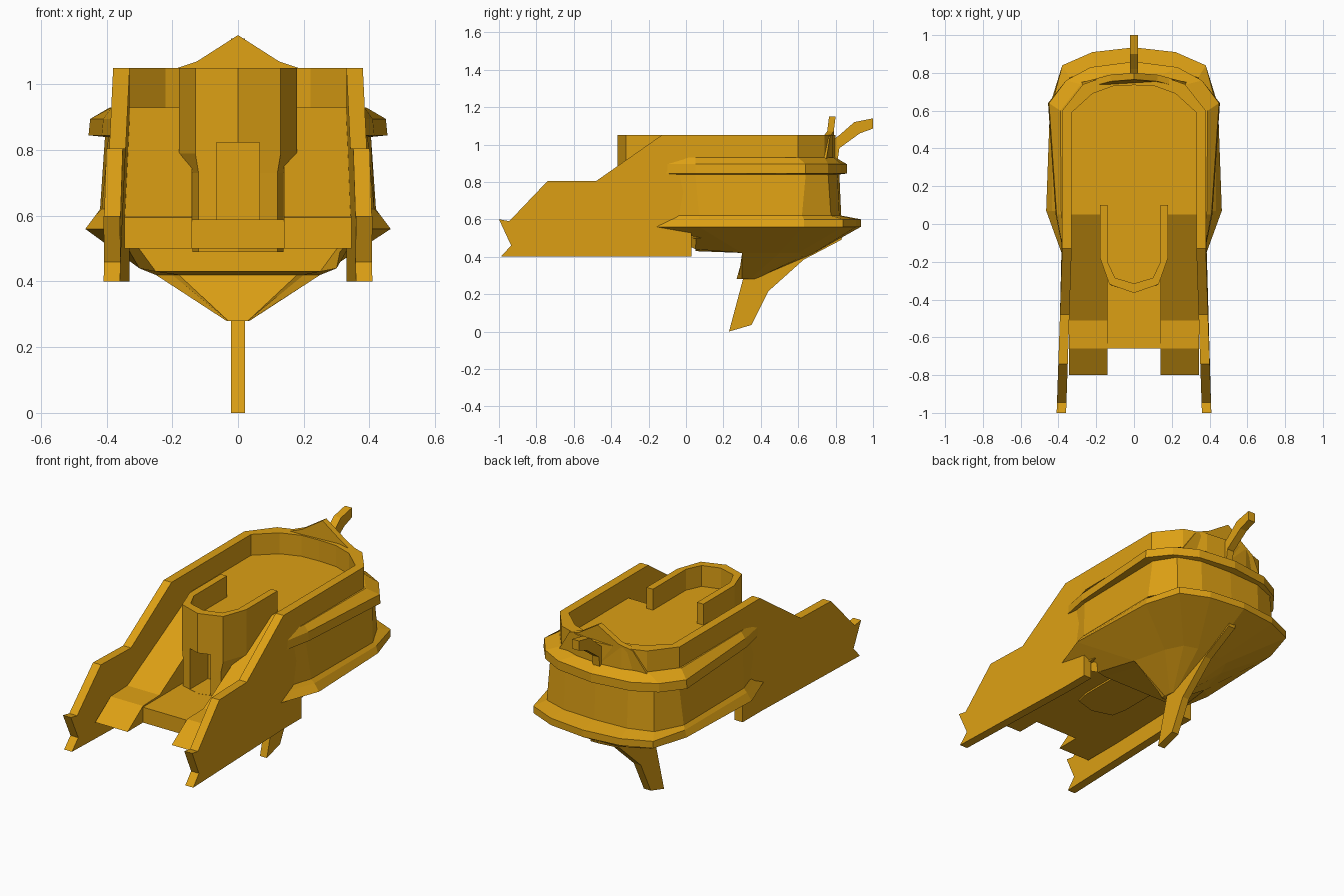
import bpy, bmesh

gold = bpy.data.materials.new("golden_yellow")
gold.diffuse_color = (0.72, 0.35, 0.007, 1)


def finish(name, bm):
    """Clean a bmesh and turn it into a flat shaded object."""
    bmesh.ops.remove_doubles(bm, verts=bm.verts, dist=0.0005)
    bmesh.ops.recalc_face_normals(bm, faces=bm.faces)
    me = bpy.data.meshes.new(name)
    bm.to_mesh(me)
    bm.free()
    me.materials.append(gold)
    ob = bpy.data.objects.new(name, me)
    bpy.context.collection.objects.link(ob)
    return ob


def loft(name, rings):
    """Skin a stack of closed rings and cap both ends."""
    bm = bmesh.new()
    vs = [[bm.verts.new(p) for p in r] for r in rings]
    n = len(rings[0])
    for a, b in zip(vs, vs[1:]):
        for i in range(n):
            j = (i + 1) % n
            bm.faces.new((a[i], a[j], b[j], b[i]))
    bm.faces.new(vs[0])
    bm.faces.new(vs[-1])
    return finish(name, bm)


def mirrored(half):
    """Complete a half outline that starts and ends on the centre line."""
    return half + [(-p[0],) + tuple(p[1:]) for p in half[-2:0:-1]]


def flat(half, z):
    return [(x, y, z) for x, y in mirrored(half)]


def side_prism(name, profile, x0, x1, flare=lambda y: 0.0):
    """Extrude a y-z profile across x, with an optional sideways flare."""
    return loft(name, [[(x + flare(y) * (1 if x > 0 else -1), y, z) for y, z in profile]
                       for x in (x0, x1)])


def rail(name, outer, inner, z0, z1):
    """Open U-shaped wall from half outlines running from open end to centre line."""
    def full(h):
        return h + [(-x, y) for x, y in h[-2::-1]]
    o, i = full(outer), full(inner)
    bm = bmesh.new()
    cols = [[bm.verts.new(p) for p in ((a[0], a[1], z0), (a[0], a[1], z1),
                                       (b[0], b[1], z1), (b[0], b[1], z0))]
            for a, b in zip(o, i)]
    for c, d in zip(cols, cols[1:]):
        for k in range(4):
            m = (k + 1) % 4
            bm.faces.new((c[k], c[m], d[m], d[k]))
    bm.faces.new(cols[0])
    bm.faces.new(cols[-1])
    return finish(name, bm)


# Hull with lower flange, straight flank and upper belt
hub = [(0, 0.06), (0.345, 0.06)]
rim = hub + [(0.37, -0.19), (0.465, 0.07), (0.445, 0.63), (0.38, 0.84), (0.22, 0.91), (0, 0.935)]
levels = [
    (0.56, rim),
    (0.60, hub + [(0.37, -0.10), (0.435, 0.07), (0.435, 0.63), (0.38, 0.84), (0.22, 0.91), (0, 0.935)]),
    (0.62, hub + [(0.36, -0.10), (0.415, 0.07), (0.42, 0.62), (0.34, 0.775), (0.2, 0.82), (0, 0.83)]),
    (0.84, hub + [(0.36, -0.15), (0.395, 0.05), (0.405, 0.64), (0.33, 0.76), (0.2, 0.81), (0, 0.82)]),
    (0.845, hub + [(0.37, -0.17), (0.415, 0.05), (0.455, 0.64), (0.36, 0.76), (0.23, 0.83), (0, 0.86)]),
    (0.895, hub + [(0.37, -0.17), (0.41, 0.05), (0.45, 0.64), (0.36, 0.76), (0.23, 0.83), (0, 0.86)]),
    (0.93, hub + [(0.36, -0.13), (0.385, 0.05), (0.39, 0.60), (0.28, 0.74), (0.15, 0.79), (0, 0.80)]),
]
loft("hull", [flat(h, z) for z, h in levels])

# Faceted belly tapering down to the keel
back = [(0.25, 0.30, 0.42), (0.20, 0.50, 0.42), (0.15, 0.60, 0.42), (0.08, 0.64, 0.41), (0, 0.65, 0.40)]
shoulder = [(0, 0.05, 0.43), (0.25, 0.05, 0.43), (0.30, 0.05, 0.44)] + back
throat = [(0, 0.31, 0.42), (0.18, 0.31, 0.42), (0.20, 0.31, 0.42)] + back
keel = [(0, 0.27, 0.28), (0.03, 0.27, 0.28), (0.03, 0.28, 0.28), (0.035, 0.30, 0.28),
        (0.03, 0.34, 0.28), (0.025, 0.36, 0.28), (0.015, 0.37, 0.28), (0, 0.37, 0.28)]
loft("belly", [flat(rim, 0.56), mirrored(shoulder), mirrored(throat), mirrored(keel)])

# Upper railing around the deck
rail("deck_railing",
     [(0.38, 0.0), (0.38, 0.60), (0.27, 0.74), (0.14, 0.785), (0, 0.80)],
     [(0.33, 0.0), (0.33, 0.59), (0.22, 0.69), (0.11, 0.73), (0, 0.735)], 0.92, 1.05)

# Long side walls, ramps and their front slopes
wall = [(-1.0, 0.60), (-0.945, 0.59), (-0.74, 0.805), (-0.48, 0.805), (-0.13, 1.05),
        (0.03, 1.05), (0.03, 0.40), (-0.13, 0.40), (-0.48, 0.40), (-0.74, 0.40),
        (-0.99, 0.40), (-0.935, 0.46)]
ramp = [(0.08, 0.93), (0.05, 0.93), (-0.51, 0.60), (-0.66, 0.595), (-0.80, 0.50), (0.08, 0.50)]
for s, tag in ((1, "right"), (-1, "left")):
    side_prism(tag + "_wall", wall, 0.33 * s, 0.38 * s, lambda y: max(0.0, -0.13 - y) * 0.034)
    side_prism(tag + "_ramp", ramp, 0.14 * s, 0.345 * s)

# Central walkway
side_prism("walkway", [(-0.66, 0.50), (-0.66, 0.588), (0.08, 0.588), (0.08, 0.50)], -0.141, 0.141)

# Central tower with a doorway and a parapet
top = [(0, 0.09), (0.18, 0.09), (0.18, -0.18), (0.13, -0.32), (0, -0.365)]
low = [(0, 0.09), (0.138, 0.09), (0.138, -0.24), (0.12, -0.325), (0, -0.36)]
tower = loft("tower", [flat(low, 0.49), flat(low, 0.73), flat(top, 0.79), flat(top, 0.93)])
door = side_prism("doorway_cutter", [(-0.5, 0.589), (-0.5, 0.823), (-0.18, 0.823), (-0.18, 0.589)],
                  -0.065, 0.065)
door.hide_render = True
door.hide_viewport = True
cut = tower.modifiers.new("doorway", "BOOLEAN")
cut.operation = "DIFFERENCE"
cut.solver = "EXACT"
cut.object = door
rail("tower_parapet",
     [(0.18, 0.10), (0.18, -0.18), (0.13, -0.32), (0, -0.365)],
     [(0.14, 0.10), (0.14, -0.20), (0.10, -0.285), (0, -0.315)], 0.925, 1.05)

# Pointed crest on the rear railing
crest = [(0, 0.765, 0.92), (0.28, 0.715, 0.92), (0.20, 0.735, 1.045),
         (0.125, 0.755, 1.07), (0, 0.765, 1.15)]
loft("rear_crest", [mirrored([(x, y + d, z) for x, y, z in crest]) for d in (0, 0.035)])

# Rear hook and lower strut
side_prism("rear_hook", [(0.78, 0.91), (0.78, 1.02), (0.82, 1.05), (0.90, 1.12), (1.0, 1.14),
                         (1.0, 1.085), (0.93, 1.06), (0.82, 0.98), (0.81, 0.91)], -0.022, 0.022)
side_prism("lower_strut", [(0.23, 0.0), (0.35, 0.035), (0.44, 0.215), (0.63, 0.385), (0.83, 0.49),
                           (0.86, 0.57), (0.60, 0.50), (0.40, 0.42), (0.31, 0.30)], -0.022, 0.022)
